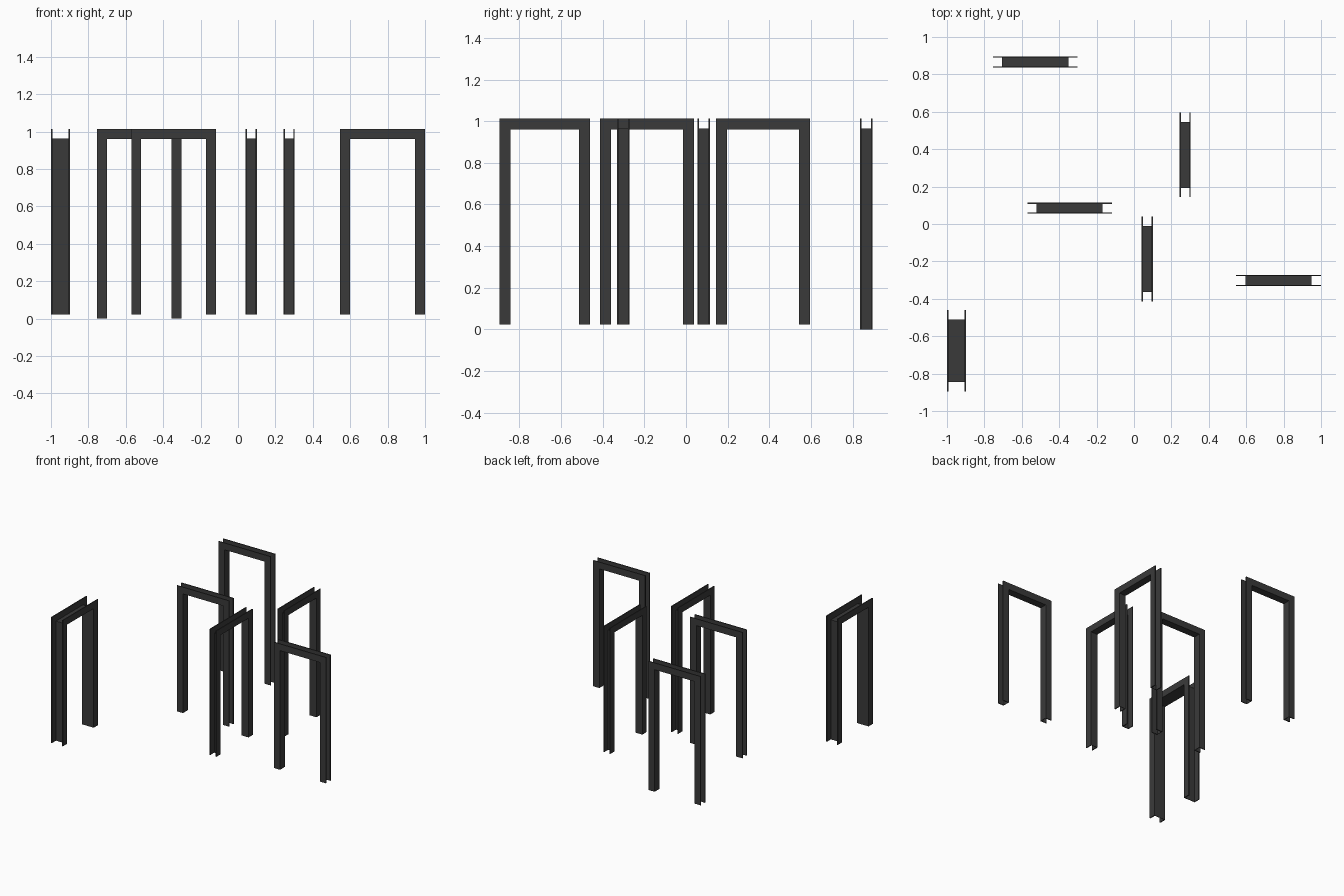
import bpy, bmesh, math
from mathutils import Matrix

if "Cube" in bpy.data.objects:
    bpy.data.objects.remove(bpy.data.objects["Cube"])

dark = bpy.data.materials.new("dark_paint")
dark.diffuse_color = (0.042, 0.042, 0.042, 1)
dark.use_nodes = True
dark.node_tree.nodes["Principled BSDF"].inputs["Base Color"].default_value = dark.diffuse_color

TOP = 1.014      # top of the casings
TRIM = 0.053     # casing face width
PLATE = 0.007    # casing thickness
LINING = 0.003   # jamb lining thickness


def arch(name, width, top, band, bottom, y0, y1, place):
    """Upside-down U board, width along local x, depth from y0 to y1."""
    o, i = width / 2, width / 2 - band
    outline = [(-o, bottom), (-o, top), (o, top), (o, bottom),
               (i, bottom), (i, top - band), (-i, top - band), (-i, bottom)]
    bm = bmesh.new()
    low = [bm.verts.new((x, y0, z)) for x, z in outline]
    high = [bm.verts.new((x, y1, z)) for x, z in outline]
    # left leg, head and right leg as mitred quads
    for a, b, c, d in ((0, 1, 6, 7), (1, 2, 5, 6), (2, 3, 4, 5)):
        bm.faces.new([low[k] for k in (a, b, c, d)])
        bm.faces.new([high[k] for k in (d, c, b, a)])
    for k in range(8):
        n = (k + 1) % 8
        bm.faces.new((low[k], high[k], high[n], low[n]))
    bmesh.ops.recalc_face_normals(bm, faces=bm.faces)
    mesh = bpy.data.meshes.new(name)
    bm.to_mesh(mesh)
    bm.free()
    mesh.materials.append(dark)
    ob = bpy.data.objects.new(name, mesh)
    ob.matrix_world = place
    bpy.context.collection.objects.link(ob)


def door_frame(name, x, y, width, depth, turned, bottom):
    place = Matrix.Translation((x, y, 0)) @ Matrix.Rotation(math.pi / 2 if turned else 0, 4, 'Z')
    h = depth / 2
    # casings on both wall faces
    arch(name + "_front_casing", width, TOP, TRIM, bottom, -h, -h + PLATE, place)
    arch(name + "_back_casing", width, TOP, TRIM, bottom, h - PLATE, h, place)
    # thin lining around the opening, joining the casings
    inset = TRIM - LINING
    arch(name + "_jamb_lining", width - 2 * inset, TOP - inset, LINING, bottom,
         -h + PLATE, h - PLATE, place)


# centre x, centre y, width, depth, turned along y, bottom height
frames = [
    (-0.949, -0.678, 0.436, 0.102, True, 0.023),
    (-0.528, 0.866, 0.453, 0.060, False, 0.0),
    (-0.344, 0.085, 0.453, 0.060, False, 0.023),
    (0.071, -0.187, 0.453, 0.060, True, 0.023),
    (0.273, 0.370, 0.453, 0.060, True, 0.023),
    (0.772, -0.302, 0.453, 0.060, False, 0.023),
]
for n, f in enumerate(frames, 1):
    door_frame(f"door_frame_{n}", *f)
